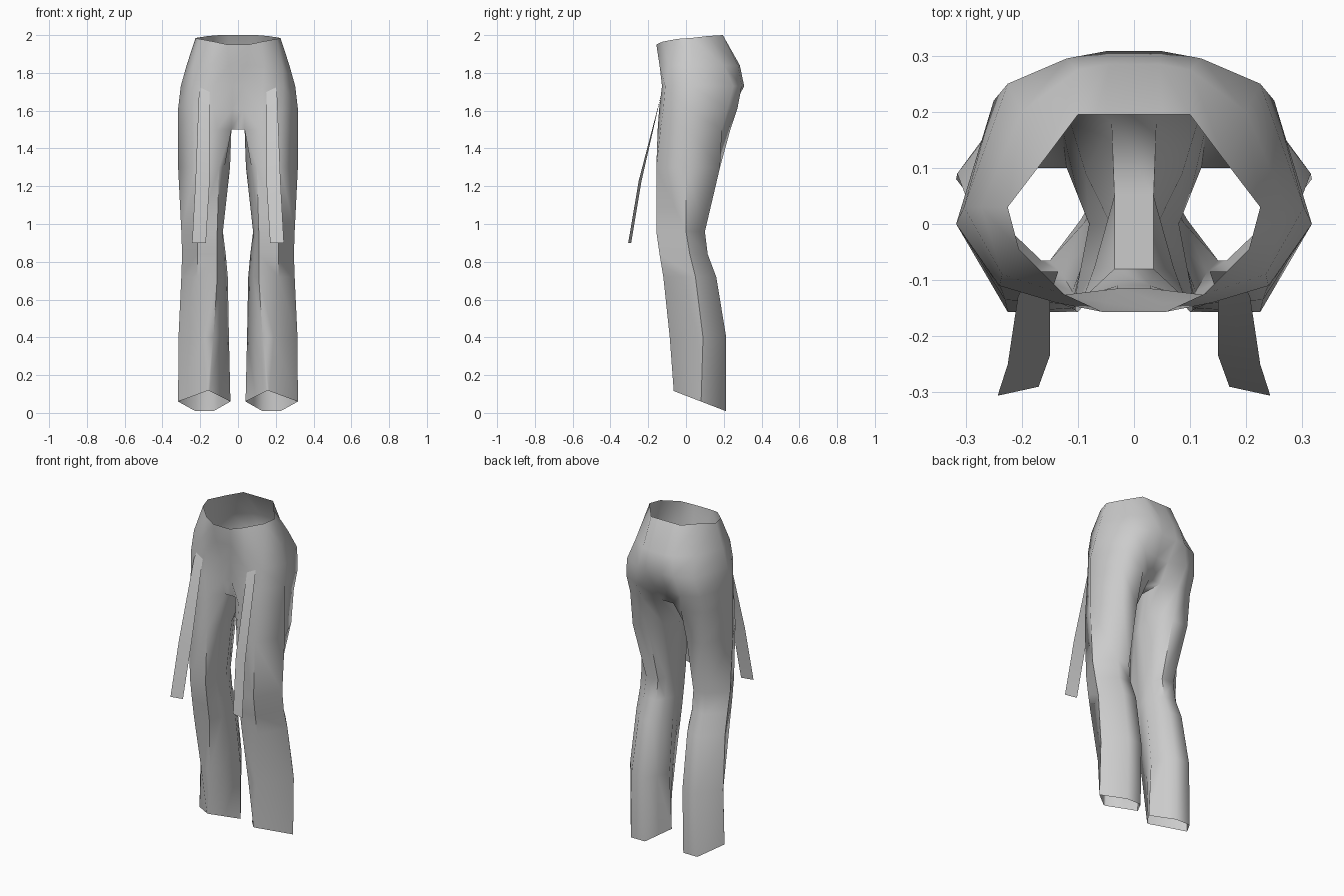
import bpy, bmesh, math
from mathutils import Vector

cube = bpy.data.objects.get("Cube")
if cube:
    bpy.data.objects.remove(cube, do_unlink=True)

# One cloth colour for everything
cloth = bpy.data.materials.new("grey cloth")
cloth.use_nodes = True
colour = (0.6, 0.6, 0.6, 1.0)
cloth.diffuse_color = colour
cloth.node_tree.nodes["Principled BSDF"].inputs["Base Color"].default_value = colour


def finish(name, bm, smooth_angle):
    """Turn a bmesh into a smooth shaded object."""
    mesh = bpy.data.meshes.new(name)
    bm.to_mesh(mesh)
    bm.free()
    mesh.materials.append(cloth)
    obj = bpy.data.objects.new(name, mesh)
    bpy.context.collection.objects.link(obj)
    bpy.ops.object.select_all(action="DESELECT")
    obj.select_set(True)
    bpy.context.view_layer.objects.active = obj
    bpy.ops.object.shade_smooth_by_angle(angle=math.radians(smooth_angle))
    return obj


def bridge(bm, upper, lower, closed):
    """Join two rows of vertices with quads."""
    count = len(upper)
    for i in range(count if closed else count - 1):
        j = (i + 1) % count
        bm.faces.new((upper[i], lower[i], lower[j], upper[j]))


# Half rings of the hips, from front middle round the side to back middle
waist_z = (1.95, 1.965, 1.98, 1.985, 1.995, 2.0, 2.0)
waist = ((.055, -.157), (.125, -.125), (.205, -.045), (.225, .03), (.16, .115), (.1, .195), (.05, .195))
hip_rings = (
    (1.84, ((.05, -.14), (.14, -.14), (.235, -.09), (.272, .03), (.2, .2), (.1, .275), (.045, .285))),
    (1.73, ((.03, -.115), (.13, -.127), (.24, -.11), (.303, .03), (.225, .25), (.12, .295), (.05, .308))),
    (1.61, ((.03, -.11), (.13, -.142), (.235, -.12), (.317, .0), (.25, .22), (.15, .272), (.04, .245))),
    (1.5, ((.035, -.08), (.11, -.15), (.23, -.135), (.317, .0), (.245, .19), (.13, .235), (.04, .18))),
)

# Leg rings: z, tilt, inner x, outer x, front y, back y, side y, front x pair, back x pair
leg_rings = (
    (1.3, 0, .042, .317, -.157, .18, 0, .1, .225, .13, .235),
    (.96, 0, .08, .3, -.157, .1, .0, .11, .215, .12, .2),
    (.84, 0, .065, .296, -.14, .115, .02, .11, .215, .12, .205),
    (.72, 0, .054, .3, -.12, .16, .05, .11, .215, .12, .21),
    (.4, 0, .048, .315, -.086, .213, .09, .13, .19, .125, .22),
    (.06, -.385, .04, .317, -.065, .212, .08, .15, .165, .13, .225),
)


def leg_points(z, tilt, x_in, x_out, front, back, side, f1, f2, b1, b2):
    inner = Vector((x_in, side))
    front_in, back_in = Vector((f1, front)), Vector((b1, back))
    flat = (inner.lerp(front_in, .5), front_in, Vector((f2, front)), Vector((x_out, side)),
            Vector((b2, back)), back_in, inner.lerp(back_in, .5), inner)
    return [(p.x, p.y, z + tilt * (p.y - side)) for p in flat]


# Trousers: both halves are built side by side, then joined down the middle
bm = bmesh.new()
middle = {}
for side in (1, -1):
    rows = [[bm.verts.new((side * x, y, z)) for (x, y), z in zip(waist, waist_z)]]
    for z, ring in hip_rings:
        rows.append([bm.verts.new((side * x, y, z)) for x, y in ring])
    for upper, lower in zip(rows, rows[1:]):
        bridge(bm, upper, lower, False)
    crotch = bm.verts.new((side * .035, .05, 1.5))
    above = rows[-1] + [crotch]
    for spec in leg_rings:
        ring = [bm.verts.new((side * x, y, z)) for x, y, z in leg_points(*spec)]
        bridge(bm, above, ring, True)
        above = ring
    # Centre line: down the front, under the crotch and up the back
    middle[side] = ([r[0] for r in rows] + [crotch] + [r[-1] for r in reversed(rows)])
bridge(bm, middle[1], middle[-1], False)
bmesh.ops.recalc_face_normals(bm, faces=bm.faces)
finish("trousers", bm, 60)

# Loose straps hanging in front of the thighs: inner x, inner y, outer x, outer y, z
strap_path = ((.135, -.085, .185, -.085, 1.8), (.15, -.13, .207, -.13, 1.69),
              (.15, -.235, .225, -.25, 1.23), (.17, -.29, .243, -.306, .9))
for name, side in (("left_strap", 1), ("right_strap", -1)):
    bm = bmesh.new()
    rows = [[bm.verts.new((side * a, b, z)), bm.verts.new((side * c, d, z))]
            for a, b, c, d, z in strap_path]
    for upper, lower in zip(rows, rows[1:]):
        bridge(bm, upper, lower, False)
    bmesh.ops.recalc_face_normals(bm, faces=bm.faces)
    for face in bm.faces:
        if face.normal.y > 0:
            face.normal_flip()
    finish(name, bm, 60)
